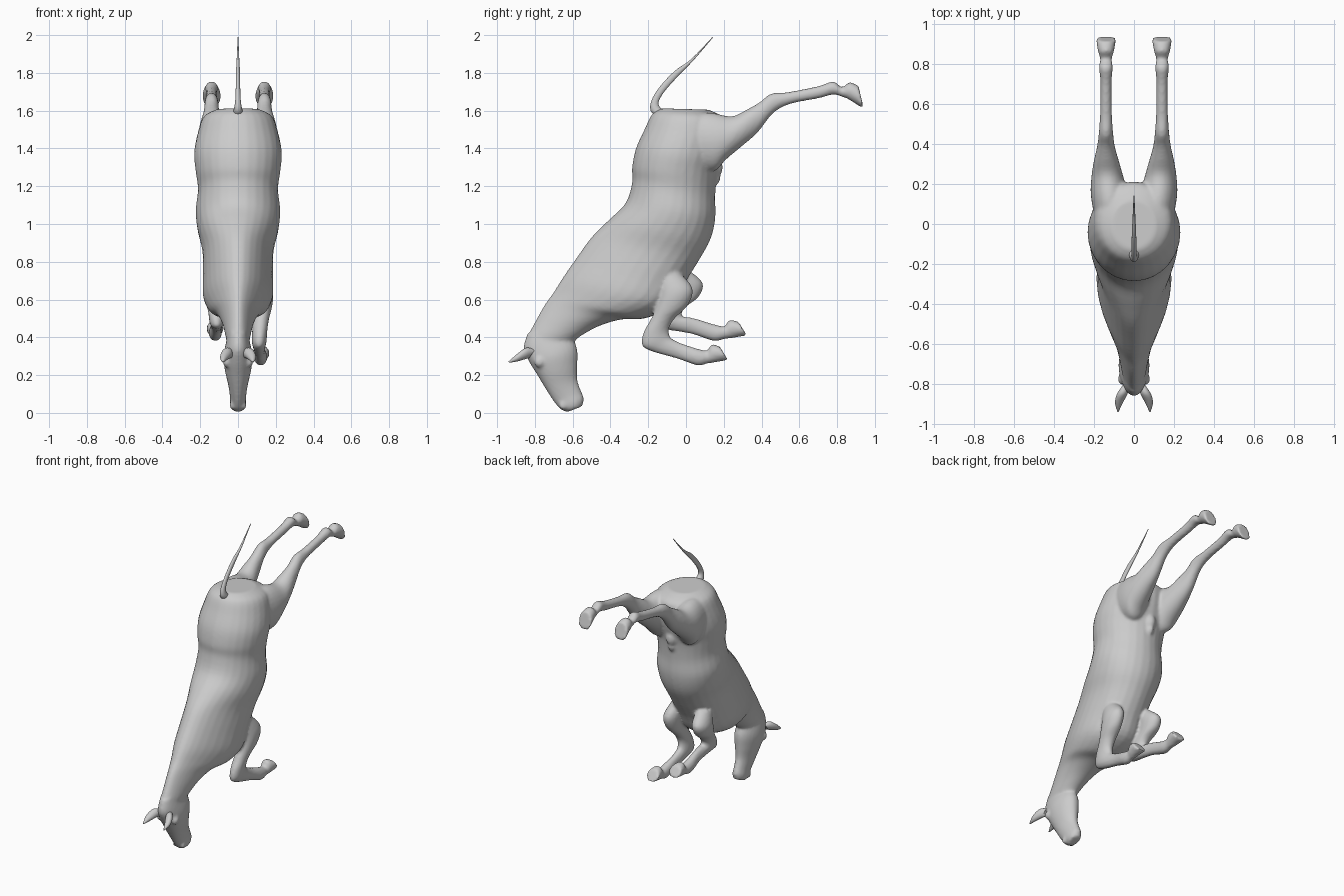
import bpy, bmesh, math
from mathutils import Vector

SEG, SUB = 28, 4


def spline(rows):
    """Catmull-Rom interpolation of station rows."""
    out = []
    n = len(rows)
    for i in range(n - 1):
        p0, p1, p2, p3 = rows[max(i - 1, 0)], rows[i], rows[i + 1], rows[min(i + 2, n - 1)]
        for k in range(SUB):
            t = k / SUB
            out.append([0.5 * (2 * b + (c - a) * t + (2 * a - 5 * b + 4 * c - d) * t * t
                               + (3 * b - a - 3 * c + d) * t ** 3)
                        for a, b, c, d in zip(p0, p1, p2, p3)])
    out.append(list(rows[-1]))
    return out


def loft(name, rows):
    """Rows: y1, z1, y2, z2 (section ends in side view), half width, x centre, taper."""
    bm = bmesh.new()
    rings = []
    for y1, z1, y2, z2, w, x, tp in spline(rows):
        ring = []
        for s in range(SEG):
            a = 2 * math.pi * s / SEG
            c, sn = math.cos(a), math.sin(a)
            ring.append(bm.verts.new((x + w * sn * (1 + tp * c),
                                      (y1 + y2) / 2 + (y2 - y1) / 2 * c,
                                      (z1 + z2) / 2 + (z2 - z1) / 2 * c)))
        rings.append(ring)
    for r, q in zip(rings, rings[1:]):
        for s in range(SEG):
            bm.faces.new((r[s], r[(s + 1) % SEG], q[(s + 1) % SEG], q[s]))
    bm.faces.new(rings[0])
    bm.faces.new(rings[-1])
    return finish(name, bm)


def finish(name, bm):
    bmesh.ops.recalc_face_normals(bm, faces=bm.faces)
    for f in bm.faces:
        f.smooth = len(f.verts) == 4
    me = bpy.data.meshes.new(name)
    bm.to_mesh(me)
    bm.free()
    ob = bpy.data.objects.new(name, me)
    bpy.context.collection.objects.link(ob)
    return ob


def ball(name, loc, size):
    bm = bmesh.new()
    bmesh.ops.create_uvsphere(bm, u_segments=16, v_segments=10, radius=1)
    for v in bm.verts:
        v.co = Vector(loc) + Vector([a * b for a, b in zip(v.co, size)])
    return finish(name, bm)


parts = []

# Trunk and neck, from rump to poll
trunk = [
    (-.13, 1.612, .12, 1.605, .11, 0), (-.18, 1.58, .20, 1.56, .18, 0),
    (-.22, 1.50, .21, 1.47, .212, 0), (-.265, 1.40, .19, 1.36, .232, 0),
    (-.285, 1.30, .165, 1.27, .225, 0), (-.285, 1.22, .155, 1.15, .212, 0),
    (-.32, 1.11, .155, 1.03, .224, .05), (-.41, 1.02, .13, .92, .212, .12),
    (-.50, .93, .07, .81, .185, .2), (-.58, .82, -.01, .68, .18, .25),
    (-.65, .72, -.08, .56, .178, .3), (-.70, .64, -.22, .50, .145, .35),
    (-.75, .57, -.34, .495, .105, .3), (-.80, .48, -.46, .46, .08, .2),
    (-.84, .40, -.56, .405, .065, .1), (-.84, .34, -.60, .37, .055, 0)]
parts.append(loft("trunk", [r[:5] + (0, r[5]) for r in trunk]))

# Head, from poll to muzzle
head = [
    (-.84, .42, -.68, .45, .045, 0), (-.86, .34, -.60, .39, .065, 0),
    (-.83, .27, -.575, .33, .077, -.05), (-.79, .205, -.575, .25, .069, -.1),
    (-.745, .13, -.575, .175, .052, -.1), (-.70, .06, -.555, .115, .043, 0),
    (-.665, .02, -.54, .075, .043, 0), (-.63, .004, -.55, .035, .033, 0)]
parts.append(loft("head", [r[:5] + (0, r[5]) for r in head]))

# Kicking hind legs, thigh to hoof sole
hind = [
    (-.05, 1.58, .05, 1.29, .08, .11), (.12, 1.59, .15, 1.28, .095, .12),
    (.24, 1.57, .21, 1.34, .082, .132), (.32, 1.605, .30, 1.415, .064, .138),
    (.39, 1.645, .38, 1.485, .045, .14), (.45, 1.69, .46, 1.585, .036, .14),
    (.54, 1.698, .55, 1.635, .03, .14), (.70, 1.73, .70, 1.665, .028, .14),
    (.78, 1.755, .78, 1.685, .034, .14), (.825, 1.724, .83, 1.672, .03, .14),
    (.865, 1.75, .86, 1.66, .04, .14), (.912, 1.733, .942, 1.608, .051, .14)]
# Folded foreleg, elbow to hoof sole
fore = [
    (-.16, .73, -.04, .75, .045, .11), (-.14, .63, .035, .66, .056, .13),
    (-.16, .55, .01, .57, .05, .13), (-.19, .49, -.06, .50, .044, .12),
    (-.227, .42, -.09, .445, .04, .115), (-.232, .355, -.085, .405, .039, .112),
    (-.17, .322, -.07, .39, .034, .112), (-.05, .288, -.02, .367, .028, .115),
    (.03, .26, .05, .343, .033, .12), (.07, .25, .10, .33, .034, .12),
    (.115, .262, .115, .33, .03, .12), (.14, .265, .135, .362, .038, .122),
    (.222, .28, .178, .352, .048, .122)]


def lifted(rows):
    """Same foreleg carried further back and higher."""
    out = []
    for i, (y1, z1, y2, z2, w, x) in enumerate(rows):
        t = i / (len(rows) - 1)
        dy, dz = .05 + .05 * t, .01 + .12 * min(1, t * 1.8)
        out.append((y1 + dy, z1 + dz, y2 + dy, z2 + dz, w, x))
    return out


for side, s, front in (("right", 1, fore), ("left", -1, lifted(fore))):
    parts.append(loft(side + "_hind_leg", [r[:5] + (s * r[5], 0) for r in hind]))
    parts.append(loft(side + "_foreleg", [r[:5] + (s * r[5], 0) for r in front]))
    # Brow and nostril swellings
    parts.append(ball(side + "_brow", (s * .058, -.775, .27), (.022, .03, .03)))
    parts.append(ball(side + "_nostril", (s * .028, -.65, .04), (.017, .022, .024)))
    # Ear
    ear = [(-.80, .335, -.83, .29, .018, s * .042, 0), (-.845, .345, -.85, .285, .026, s * .058, 0),
           (-.89, .315, -.895, .272, .02, s * .075, 0), (-.94, .272, -.936, .266, .003, s * .08, 0)]
    loft(side + "_ear", ear)

# Sheath under the groin
parts.append(ball("sheath", (0, .15, 1.30), (.04, .045, .06)))
parts.append(ball("sheath_tip", (0, .16, 1.245), (.024, .022, .035)))

# Fuse the fleshy parts into one smooth skin
bm = bmesh.new()
for p in parts:
    bm.from_mesh(p.data)
    bpy.data.objects.remove(p)
body = finish("horse_body", bm)
rem = body.modifiers.new("fuse", 'REMESH')
rem.mode = 'VOXEL'
rem.voxel_size = .0095
rem.use_smooth_shade = True
sm = body.modifiers.new("soften", 'SMOOTH')
sm.factor = .5
sm.iterations = 5

# Raised tail
loft("tail", [(-.15, 1.56, -.10, 1.59, .03, 0, 0), (-.187, 1.60, -.135, 1.615, .022, 0, 0),
              (-.182, 1.655, -.145, 1.645, .015, 0, 0), (-.14, 1.725, -.115, 1.70, .012, 0, 0),
              (-.06, 1.81, -.04, 1.785, .011, 0, 0), (.03, 1.875, .038, 1.865, .007, 0, 0),
              (.14, 1.99, .143, 1.987, .002, 0, 0)])
